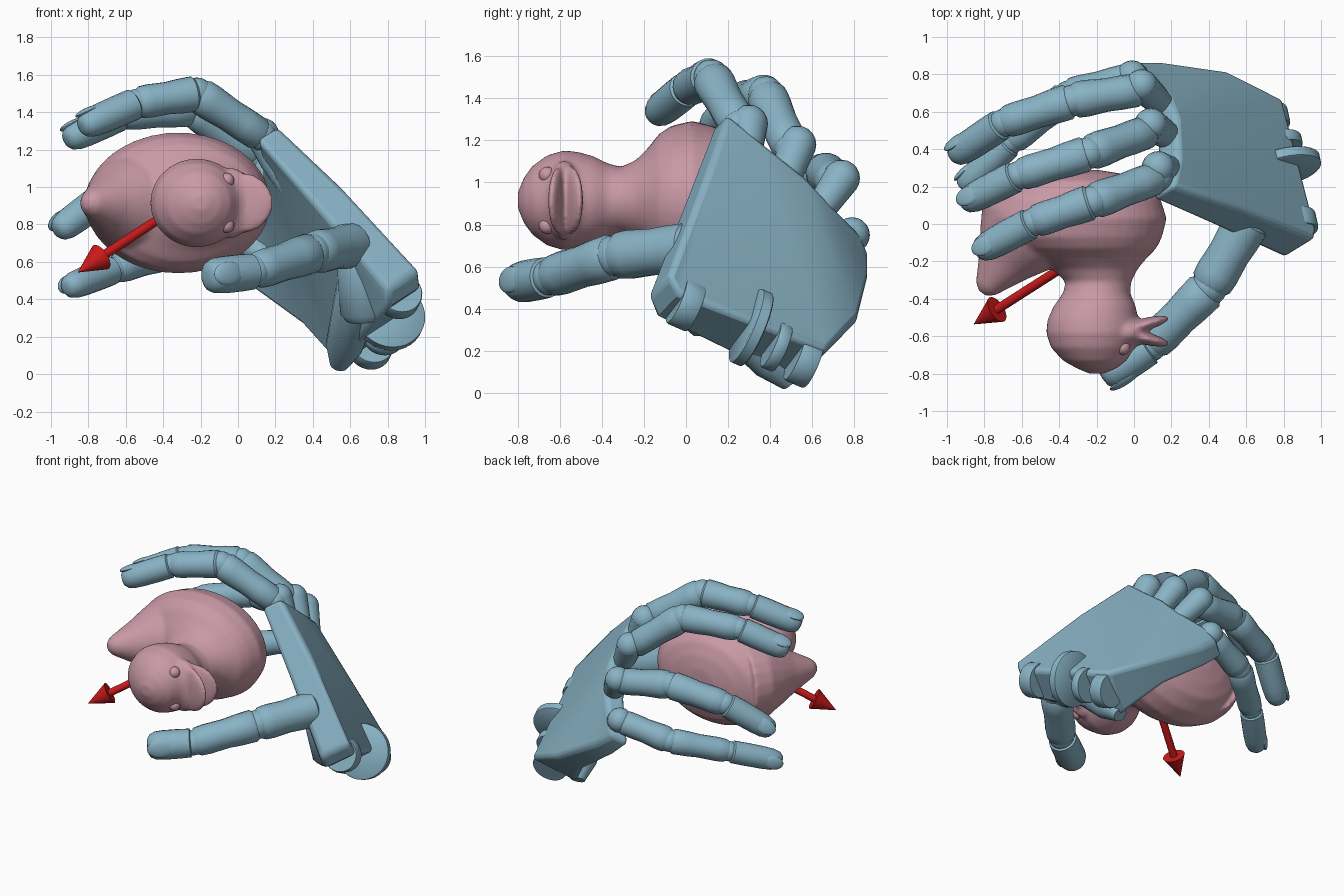
import bpy, bmesh
from math import cos, sin, pi, radians
from mathutils import Vector as V, Matrix

if "Cube" in bpy.data.objects:
    bpy.data.objects.remove(bpy.data.objects["Cube"])


def material(name, col):
    m = bpy.data.materials.new(name)
    m.diffuse_color = (*col, 1)
    m.use_nodes = True
    m.node_tree.nodes["Principled BSDF"].inputs["Base Color"].default_value = m.diffuse_color
    return m


BLUE = material("hand_blue", (0.25, 0.45, 0.56))
PINK = material("toy_pink", (0.58, 0.32, 0.38))
RED = material("arrow_red", (0.6, 0.01, 0.01))


def finish(name, bm, mat, angle=40):
    bmesh.ops.recalc_face_normals(bm, faces=bm.faces)
    me = bpy.data.meshes.new(name)
    bm.to_mesh(me)
    bm.free()
    ob = bpy.data.objects.new(name, me)
    bpy.context.collection.objects.link(ob)
    me.materials.append(mat)
    bpy.ops.object.select_all(action='DESELECT')
    ob.select_set(True)
    bpy.context.view_layer.objects.active = ob
    bpy.ops.object.shade_smooth_by_angle(angle=radians(angle))
    return ob


def loft(bm, rings):
    """Skin a list of point rings and cap both ends."""
    vs = [[bm.verts.new(p) for p in r] for r in rings]
    n = len(vs[0])
    for a, b in zip(vs, vs[1:]):
        for i in range(n):
            bm.faces.new((a[i], a[(i + 1) % n], b[(i + 1) % n], b[i]))
    bm.faces.new(vs[0][::-1])
    bm.faces.new(vs[-1])


def tube(bm, a, b, profile, n=18):
    """Round body from a to b; profile = (fraction, radius)."""
    a, b = V(a), V(b)
    q = (b - a).to_track_quat('Z', 'Y')
    loft(bm, [[a.lerp(b, t) + q @ V((r * cos(2*pi*i/n), r * sin(2*pi*i/n), 0))
               for i in range(n)] for t, r in profile])


def blob(bm, c, size, rot=Matrix(), seg=20):
    m = Matrix.Translation(c) @ rot @ Matrix.Diagonal((*size, 1))
    bmesh.ops.create_uvsphere(bm, u_segments=seg, v_segments=seg // 2, radius=1, matrix=m)


def finger(name, pts, radii, back):
    """Three jointed segments with ball joints and a nail."""
    bm = bmesh.new()
    pts = [V(p) for p in pts]
    for k in range(len(pts) - 1):
        a, b, ra, rb = pts[k], pts[k + 1], radii[k], radii[k + 1]
        if k == len(pts) - 2:
            prof = [(.04, .8), (.07, .97), (.3, 1), (.65, 1), (.82, .95), (.93, .8), (.985, .55), (1, .25)]
        else:
            prof = [(0, .75), (.07, .97), (.3, .97), (.5, .93), (.8, 1), (.93, .97), (1, .8)]
        tube(bm, a, b, [(t, f * (ra + (rb - ra) * t)) for t, f in prof])
        blob(bm, a, [ra * .86] * 3)
    # nail plate on the back of the fingertip
    d = (pts[-1] - pts[-2]).normalized()
    up = (V(back) - d * d.dot(V(back))).normalized()
    rot = Matrix((d, up.cross(d), up)).transposed().to_4x4()
    r = radii[-1]
    blob(bm, pts[-1] - d * r * .95 + up * r * .8, (r * .95, r * .65, r * .25), rot)
    return finish(name, bm, BLUE)


# fingers and thumb
RAD = (.092, .1, .088, .08)
finger("index_finger", [(.13, .25, 1.27), (-.22, .12, 1.5), (-.54, .01, 1.45), (-.84, -.15, 1.32)],
       RAD, (-.3, .1, 1))
finger("middle_finger", [(.09, .5, 1.16), (-.24, .38, 1.42), (-.62, .26, 1.39), (-.92, .11, 1.25)],
       RAD, (-.2, .3, 1))
finger("ring_finger", [(.04, .72, 1.0), (-.33, .66, 1.05), (-.7, .54, .96), (-.97, .36, .76)],
       RAD, (-.4, .8, .5))
finger("little_finger", [(-.02, .78, .74), (-.35, .69, .65), (-.66, .44, .56), (-.92, .19, .46)],
       (.085, .09, .08, .075), (-.4, .9, .1))
finger("thumb", [(.62, .03, .69), (.4, -.34, .65), (.09, -.65, .55), (-.17, -.82, .52)],
       (.125, .115, .1, .1), (.5, -.9, .1))

# palm plate: outer outline (x, y, z, thickness) pushed inward
OUT = [(.21, .2, 1.33, .15), (.24, .36, 1.2, .15), (.23, .56, 1.04, .15), (.18, .69, .9, .15),
       (.06, .82, .77, .14), (.0, .87, .66, .13), (.15, .87, .55, .15), (.5, .82, .35, .2),
       (.8, .67, .2, .34), (.98, -.03, .47, .24), (.97, -.08, .56, .22), (.6, .07, .96, .2)]
N = V((.747, .46, .477))
bm = bmesh.new()
outer = [bm.verts.new(p[:3]) for p in OUT]
inner = [bm.verts.new(V(p[:3]) - N * p[3]) for p in OUT]
for i in range(len(OUT)):
    j = (i + 1) % len(OUT)
    bm.faces.new((outer[i], outer[j], inner[j], inner[i]))
caps = [bm.faces.new(outer), bm.faces.new(inner[::-1])]
bmesh.ops.triangulate(bm, faces=caps)
palm = finish("palm", bm, BLUE, 35)
bev = palm.modifiers.new("round", 'BEVEL')
bev.width, bev.segments, bev.angle_limit = .03, 3, radians(50)

# rounded knuckle lobes sinking smoothly into the palm
bm = bmesh.new()
for c, r in (((.13, .3, 1.28), .09), ((.09, .53, 1.18), .09),
             ((.04, .74, 1.02), .088), ((-.01, .79, .75), .085)):
    c = V(c)
    e = c + (V((.84, .32, .35)) - c).normalized() * .32 - N * .08
    tube(bm, c, e, [(0, r), (.5, r * .85), (1, r * .5)])
    blob(bm, c, (r, r, r))
finish("knuckles", bm, BLUE)

# thumb mount on the palm
bm = bmesh.new()
tube(bm, (.63, .03, .72), (.69, .14, .3), [(0, .07), (.1, .11), (.5, .13), (.9, .14), (1, .11)])
tube(bm, (.68, .05, .55), (.54, .5, .05), [(0, .1), (.2, .13), (.8, .1), (1, .05)])
finish("thumb_mount", bm, BLUE)

# wrist hinge discs
AX = V((-.16, .72, -.31)).normalized()
for k, (c, r, w) in enumerate([((.81, .31, .31), .19, .03), ((.71, .56, .15), .12, .05),
                               ((.86, .0, .42), .12, .05), ((.78, .43, .22), .12, .03)]):
    bm = bmesh.new()
    tube(bm, V(c) - AX * w, V(c) + AX * w, [(0, r * .96), (.1, r), (.9, r), (1, r * .96)], 32)
    finish(f"wrist_disc_{k + 1}", bm, BLUE)

# toy bird body lying on its side: (y, centre x, radius x, radius z)
SEC = [(.29, -.32, .12, .1), (.27, -.32, .25, .19), (.23, -.32, .37, .28), (.14, -.32, .46, .35),
       (.03, -.32, .495, .378), (-.07, -.31, .46, .355), (-.13, -.28, .4, .315), (-.18, -.25, .32, .25),
       (-.24, -.21, .23, .19), (-.31, -.19, .175, .16), (-.37, -.2, .18, .175),
       (-.44, -.21, .22, .21), (-.51, -.22, .242, .23), (-.58, -.22, .25, .238),
       (-.66, -.22, .225, .215), (-.73, -.21, .17, .165), (-.77, -.2, .11, .11), (-.8, -.2, .04, .04)]
ZC = .915
bm = bmesh.new()
loft(bm, [[(cx + rx * cos(2*pi*i/40), y, ZC + rz * sin(2*pi*i/40)) for i in range(40)]
          for y, cx, rx, rz in SEC])
tube(bm, (-.5, .08, ZC), (-.81, -.37, ZC),
     [(0, .3), (.25, .28), (.45, .22), (.65, .15), (.82, .1), (.94, .065), (1, .03)], 24)
# open bill, swelling out of the head and splitting into two flared halves
blob(bm, (-.04, -.58, ZC), (.12, .085, .19), seg=28)
for y, ang in ((-.6, -14), (-.55, 16)):
    blob(bm, (.015, y, ZC), (.18, .036, .165), Matrix.Rotation(radians(ang), 4, 'Z'), 28)
bird = finish("bird_body", bm, PINK)
rm = bird.modifiers.new("merge", 'REMESH')
rm.mode, rm.voxel_size, rm.use_smooth_shade = 'VOXEL', .014, True
sm = bird.modifiers.new("soften", 'SMOOTH')
sm.factor, sm.iterations = .5, 6

# eyes
bm = bmesh.new()
for s in (-1, 1):
    blob(bm, (-.06, -.66, ZC + s * .12), (.04, .04, .04))
finish("eyes", bm, PINK)

# direction arrow
start, tip = V((-.3, -.18, .91)), V((-.855, -.535, .545))
bm = bmesh.new()
tube(bm, start, tip, [(0, .025), (.78, .025)], 24)
tube(bm, start, tip, [(.78, .075), (.999, .002)], 32)
finish("arrow", bm, RED, 30)
